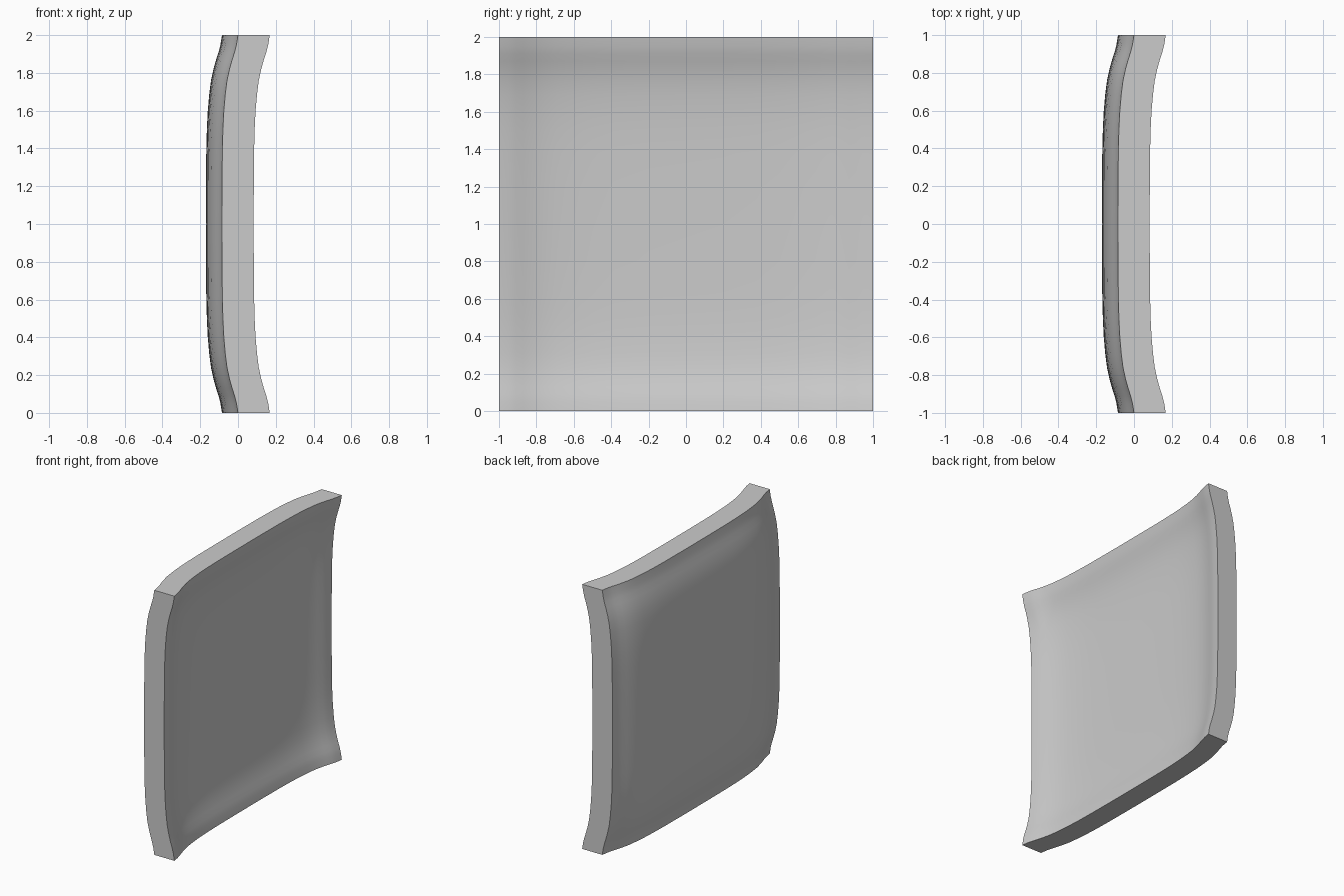
import bpy
import bmesh
import math

cube = bpy.data.objects.get("Cube")
if cube:
    bpy.data.objects.remove(cube, do_unlink=True)

THICKNESS = 0.168

# Half profile: distance from the centre line -> how far the sheet sinks in -x
HALF = [(0, 0.085), (0.2, 0.0845), (0.38, 0.083), (0.5, 0.08), (0.6, 0.075),
        (0.69, 0.067), (0.76, 0.058), (0.82, 0.045), (0.87, 0.031),
        (0.91, 0.018), (0.95, 0.008), (1, 0)]
PROFILE = [(-d, s) for d, s in reversed(HALF[1:])] + HALF

# Plain grey material
grey = bpy.data.materials.new("plain_grey")
grey.use_nodes = True
colour = (0.6, 0.6, 0.6, 1)
grey.diffuse_color = colour
grey.node_tree.nodes["Principled BSDF"].inputs["Base Color"].default_value = colour

# Dished sheet: the same profile swept in both directions
bm = bmesh.new()
rows = [[bm.verts.new((-sy - sz, y, z + 1)) for y, sy in PROFILE]
        for z, sz in PROFILE]
for low, high in zip(rows, rows[1:]):
    for i in range(len(PROFILE) - 1):
        bm.faces.new((low[i], low[i + 1], high[i + 1], high[i]))

# Thicken the sheet straight along x, giving flat rim edges
ext = bmesh.ops.extrude_face_region(bm, geom=bm.faces[:], use_keep_orig=True)
moved = [g for g in ext["geom"] if isinstance(g, bmesh.types.BMVert)]
bmesh.ops.translate(bm, vec=(THICKNESS, 0, 0), verts=moved)
bmesh.ops.recalc_face_normals(bm, faces=bm.faces[:])

mesh = bpy.data.meshes.new("dished_panel")
bm.to_mesh(mesh)
bm.free()
mesh.materials.append(grey)
panel = bpy.data.objects.new("dished_panel", mesh)
bpy.context.collection.objects.link(panel)

# Smooth faces with crisp rim edges
bpy.ops.object.select_all(action='DESELECT')
panel.select_set(True)
bpy.context.view_layer.objects.active = panel
bpy.ops.object.shade_smooth_by_angle(angle=math.radians(40))
